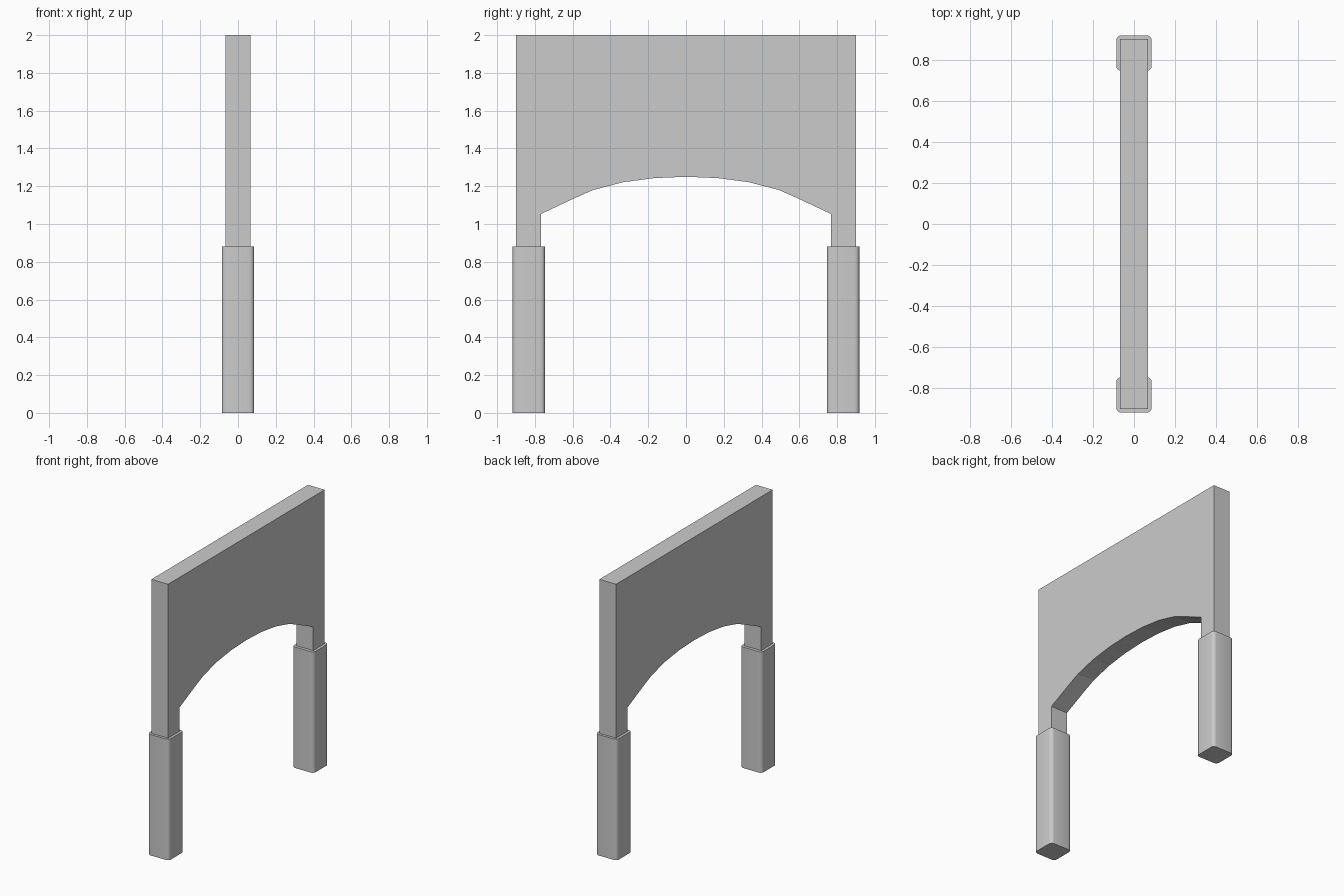
import bpy, bmesh, math

if "Cube" in bpy.data.objects:
    bpy.data.objects.remove(bpy.data.objects["Cube"])


def make_prism(name, outline, to_3d, offset):
    """Extrude a flat outline along the offset vector into a closed solid."""
    bm = bmesh.new()
    face = bm.faces.new([bm.verts.new(to_3d(a, b)) for a, b in outline])
    res = bmesh.ops.extrude_face_region(bm, geom=[face])
    verts = [v for v in res["geom"] if isinstance(v, bmesh.types.BMVert)]
    bmesh.ops.translate(bm, verts=verts, vec=offset)
    bmesh.ops.recalc_face_normals(bm, faces=bm.faces[:])
    mesh = bpy.data.meshes.new(name)
    bm.to_mesh(mesh)
    bm.free()
    obj = bpy.data.objects.new(name, mesh)
    bpy.context.collection.objects.link(obj)
    return obj


# Arched panel: half profile in (y, z), mirrored across the centre
half_depth = 0.067
right = [(0.17, 1.243), (0.335, 1.221), (0.495, 1.179), (0.6, 1.132),
         (0.768, 1.053), (0.768, 0.875), (0.9, 0.875), (0.9, 2.0)]
left = [(-y, z) for y, z in reversed(right)]
make_prism("arched_panel", [(0, 1.25)] + right + left,
           lambda y, z: (-half_depth, y, z), (2 * half_depth, 0, 0))

# Leg sleeves: square posts with rounded upright corners
half, radius, steps = 0.086, 0.024, 4
rounded = []
for quarter, (sx, sy) in enumerate([(1, 1), (-1, 1), (-1, -1), (1, -1)]):
    for i in range(steps + 1):
        a = (quarter + i / steps) * math.pi / 2
        rounded.append((sx * (half - radius) + radius * math.cos(a),
                        sy * (half - radius) + radius * math.sin(a)))

for name, y0 in (("front_leg", -0.832), ("back_leg", 0.832)):
    leg = make_prism(name, rounded, lambda x, y: (x, y + y0, 0), (0, 0, 0.88))
    bpy.ops.object.select_all(action="DESELECT")
    leg.select_set(True)
    bpy.context.view_layer.objects.active = leg
    bpy.ops.object.shade_smooth_by_angle(angle=math.radians(35))
